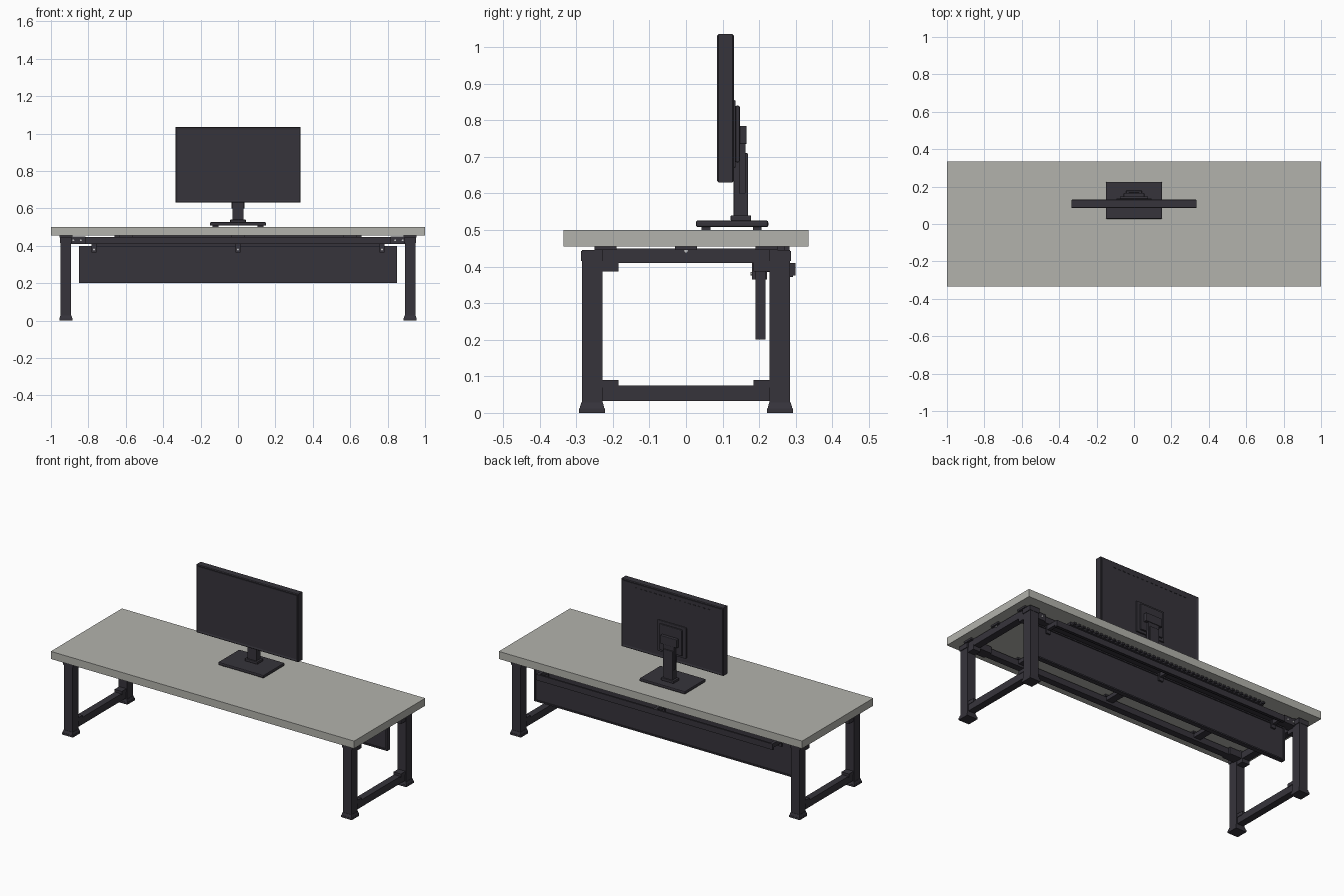
import bpy, bmesh, math
from mathutils import Vector

if "Cube" in bpy.data.objects:
    bpy.data.objects.remove(bpy.data.objects["Cube"], do_unlink=True)


def material(name, rgb):
    m = bpy.data.materials.new(name)
    m.use_nodes = True
    col = (*rgb, 1)
    m.diffuse_color = col
    m.node_tree.nodes["Principled BSDF"].inputs["Base Color"].default_value = col
    return m


GREY = material("desktop grey", (0.45, 0.45, 0.415))
DARK = material("dark metal", (0.037, 0.034, 0.044))
BOLT = material("bolt silver", (0.55, 0.55, 0.55))


def finish(name, bm, mat, bevel=0):
    me = bpy.data.meshes.new(name)
    bm.to_mesh(me)
    bm.free()
    me.materials.append(mat)
    ob = bpy.data.objects.new(name, me)
    bpy.context.collection.objects.link(ob)
    if bevel:
        mod = ob.modifiers.new("edge", "BEVEL")
        mod.width = bevel
        mod.segments = 2
    return ob


def box(name, x, y, z, mat=DARK, bevel=0, taper=1):
    """Box from (min, max) ranges; taper scales the top."""
    bm = bmesh.new()
    bmesh.ops.create_cube(bm, size=1)
    lo, hi = Vector((x[0], y[0], z[0])), Vector((x[1], y[1], z[1]))
    for v in bm.verts:
        k = taper if v.co.z > 0 else 1
        v.co = (lo + hi) / 2 + Vector((v.co.x * k, v.co.y * k, v.co.z)) * (hi - lo)
    return finish(name, bm, mat, bevel)


def span(c, half):
    return (c - half, c + half)


def bolt(name, x, y, z, axis="Y"):
    bm = bmesh.new()
    bmesh.ops.create_cone(bm, cap_ends=True, segments=8, radius1=0.005, radius2=0.005, depth=0.006)
    ob = finish(name, bm, BOLT)
    ob.location = (x, y, z)
    ob.rotation_euler = (math.pi / 2, 0, 0) if axis == "Y" else (0, math.pi / 2, 0)


# Worktop
box("worktop", (-1, 1), (-0.335, 0.335), (0.455, 0.5), GREY)

# Side frames
for sx, side in ((1, "left"), (-1, "right")):
    cx = sx * 0.92
    for sy, end in ((-1, "front"), (1, "back")):
        cy = sy * 0.257
        tag = f"{side}_{end}"
        box(f"leg_{tag}", span(cx, 0.028), span(cy, 0.028), (0.025, 0.445))
        box(f"leg_cap_{tag}", span(cx, 0.032), span(cy, 0.03), (0.415, 0.443))
        box(f"foot_{tag}", span(cx, 0.035), span(cy, 0.035), (0, 0.012))
        box(f"foot_collar_{tag}", span(cx, 0.034), span(cy, 0.034), (0.012, 0.028), taper=0.87)
        # corner brackets at both side rails
        by = span(sy * 0.207, 0.022)
        box(f"lower_bracket_{tag}", span(cx, 0.024), by, (0.07, 0.09))
        box(f"upper_bracket_{tag}", span(cx, 0.024), by, (0.387, 0.415))
        box(f"rail_bracket_{tag}", span(sx * 0.856, 0.04), span(sy * 0.22, 0.03), (0.41, 0.45))
        for bx in (0.84, 0.88):
            bolt(f"rail_bolt_{tag}", sx * bx, sy * 0.251, 0.43)
    for name, z in (("lower", (0.033, 0.075)), ("upper", (0.41, 0.45))):
        box(f"{name}_side_rail_{side}", span(cx, 0.021), (-0.235, 0.235), z)
    for y in (-0.22, 0, 0.22):
        box(f"top_pad_{side}", span(cx, 0.035), span(y, 0.03), (0.445, 0.455))
    bolt(f"pad_bolt_{side}", sx * 0.942, 0, 0.443, "X")

# Long rails and cross supports under the worktop
for sy, end in ((-1, "front"), (1, "back")):
    box(f"long_rail_{end}", (-0.9, 0.9), span(sy * 0.22, 0.02), (0.41, 0.446))
for x in (-0.6, 0, 0.6):
    box("cross_support", span(x, 0.022), (-0.2, 0.2), (0.424, 0.446))
    for y in (-0.22, 0.22):
        box("support_pad", span(x, 0.035), span(y, 0.03), (0.445, 0.455))

# Modesty panel with folded edge
box("modesty_panel", (-0.85, 0.85), (0.197, 0.212), (0.2, 0.4))
for x in (-0.846, 0.846):
    box("panel_side_edge", span(x, 0.005), (0.19, 0.218), (0.2, 0.4))
for z in (0.204, 0.396):
    box("panel_long_edge", (-0.85, 0.85), (0.19, 0.218), span(z, 0.004))

# Panel hangers and cable tray
for x in (-0.77, 0, 0.77):
    box("panel_hanger", span(x, 0.014), (0.18, 0.222), (0.365, 0.412))
    bolt("hanger_bolt", x, 0.179, 0.38)
    box("tray_arm", span(x, 0.01), (0.21, 0.29), (0.385, 0.41))
box("tray_lip", (-0.78, 0.78), (0.284, 0.292), (0.372, 0.405))
box("tray_lip_edge", (-0.78, 0.78), (0.29, 0.3), (0.375, 0.41))
box("comb_strip", (-0.66, 0.66), (0.235, 0.27), (0.44, 0.455))
tooth = box("comb_teeth", (-0.66, -0.645), (0.265, 0.283), (0.445, 0.455))
arr = tooth.modifiers.new("repeat", "ARRAY")
arr.count = 44
arr.use_relative_offset = False
arr.use_constant_offset = True
arr.constant_offset_displace = (0.03, 0, 0)

# Monitor shell with inset screen and back panel
bm = bmesh.new()
bmesh.ops.create_cube(bm, size=1)
for v in bm.verts:
    v.co = Vector((v.co.x * 0.67, 0.108 + v.co.y * 0.046, 0.833 + v.co.z * 0.405))
bmesh.ops.bevel(bm, geom=[e for e in bm.edges if abs(e.verts[0].co.y - e.verts[1].co.y) < 0.001],
                offset=0.004, segments=1, affect="EDGES")
bm.normal_update()
for f in [f for f in bm.faces if abs(f.normal.y) > 0.99]:
    bmesh.ops.inset_region(bm, faces=[f], thickness=0.014, depth=-0.003)
finish("monitor", bm, DARK)
for i in range(16):
    box("monitor_vent", span(-0.24 + i * 0.032, 0.007), (0.127, 0.131), (1.0, 1.004))

# Mounting plate, hinge and stand
box("mount_back", (-0.095, 0.095), (0.125, 0.136), (0.67, 0.855), bevel=0.004)
box("mount_plate", (-0.075, 0.075), (0.135, 0.147), (0.685, 0.84), bevel=0.004)
box("hinge_block", (-0.055, 0.055), (0.145, 0.166), (0.735, 0.785), bevel=0.003)
box("stand_slider", (-0.036, 0.036), (0.145, 0.163), (0.6, 0.77))
box("stand_column", (-0.03, 0.03), (0.13, 0.17), (0.53, 0.71), bevel=0.003)
box("stand_collar", (-0.042, 0.042), (0.122, 0.178), (0.525, 0.54), bevel=0.003)
box("stand_base", (-0.15, 0.15), (0.027, 0.225), (0.508, 0.526), bevel=0.005)
for x in (-0.12, 0.12):
    for y in (0.055, 0.195):
        box("base_pad", span(x, 0.015), span(y, 0.012), (0.5, 0.51))
